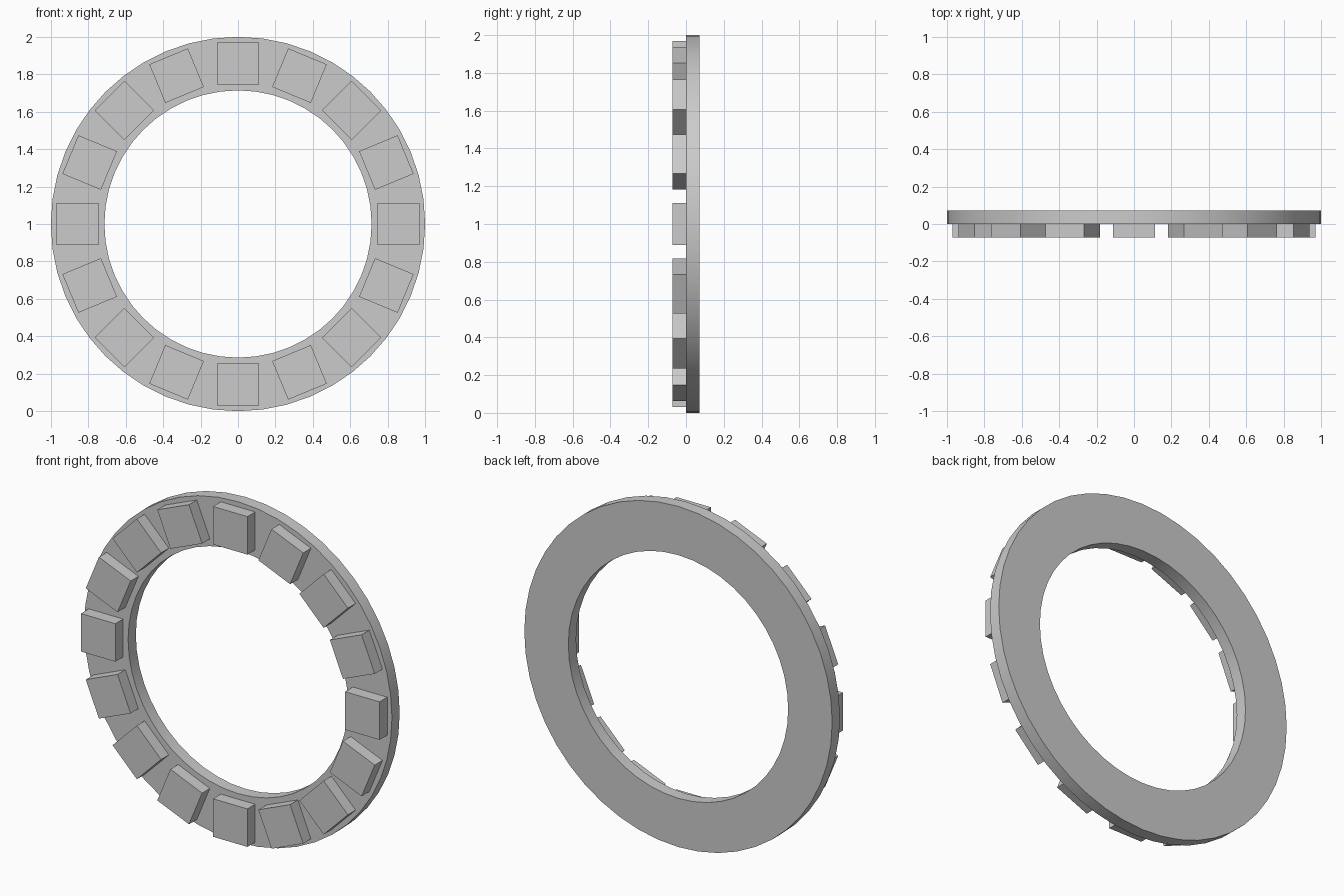
import bpy, bmesh
from math import sin, cos, pi
from mathutils import Matrix, Vector

if "Cube" in bpy.data.objects:
    bpy.data.objects.remove(bpy.data.objects["Cube"])

CENTER = Vector((0, 0, 1))
DEPTH = 0.072      # thickness of the ring and of each block
SEGMENTS = 48
OUTER, INNER = 1.0, 0.714
BLOCKS, BLOCK_RADIUS, BLOCK_SIZE = 16, 0.858, 0.223


def add_object(name, bm):
    bmesh.ops.recalc_face_normals(bm, faces=bm.faces)
    mesh = bpy.data.meshes.new(name)
    bm.to_mesh(mesh)
    bm.free()
    obj = bpy.data.objects.new(name, mesh)
    bpy.context.collection.objects.link(obj)
    return obj


# Flat ring: rectangular section swept around the y axis
bm = bmesh.new()
section = [(INNER, 0), (OUTER, 0), (OUTER, DEPTH), (INNER, DEPTH)]
loops = []
for i in range(SEGMENTS):
    a = 2 * pi * i / SEGMENTS
    loops.append([bm.verts.new(CENTER + Vector((r * cos(a), y, r * sin(a))))
                  for r, y in section])
for i, loop in enumerate(loops):
    nxt = loops[(i + 1) % SEGMENTS]
    for j in range(4):
        k = (j + 1) % 4
        bm.faces.new((loop[j], loop[k], nxt[k], nxt[j]))
ring = add_object("ring", bm)
bpy.context.view_layer.objects.active = ring
ring.select_set(True)
bpy.ops.object.shade_smooth_by_angle()

# Square blocks around the front face
for i in range(BLOCKS):
    bm = bmesh.new()
    bmesh.ops.create_cube(bm, size=1, matrix=(
        Matrix.Translation(CENTER)
        @ Matrix.Rotation(2 * pi * i / BLOCKS, 4, 'Y')
        @ Matrix.Translation((0, -DEPTH / 2, BLOCK_RADIUS))
        @ Matrix.Diagonal((BLOCK_SIZE, DEPTH, BLOCK_SIZE, 1))))
    add_object(f"block_{i + 1:02d}", bm)
